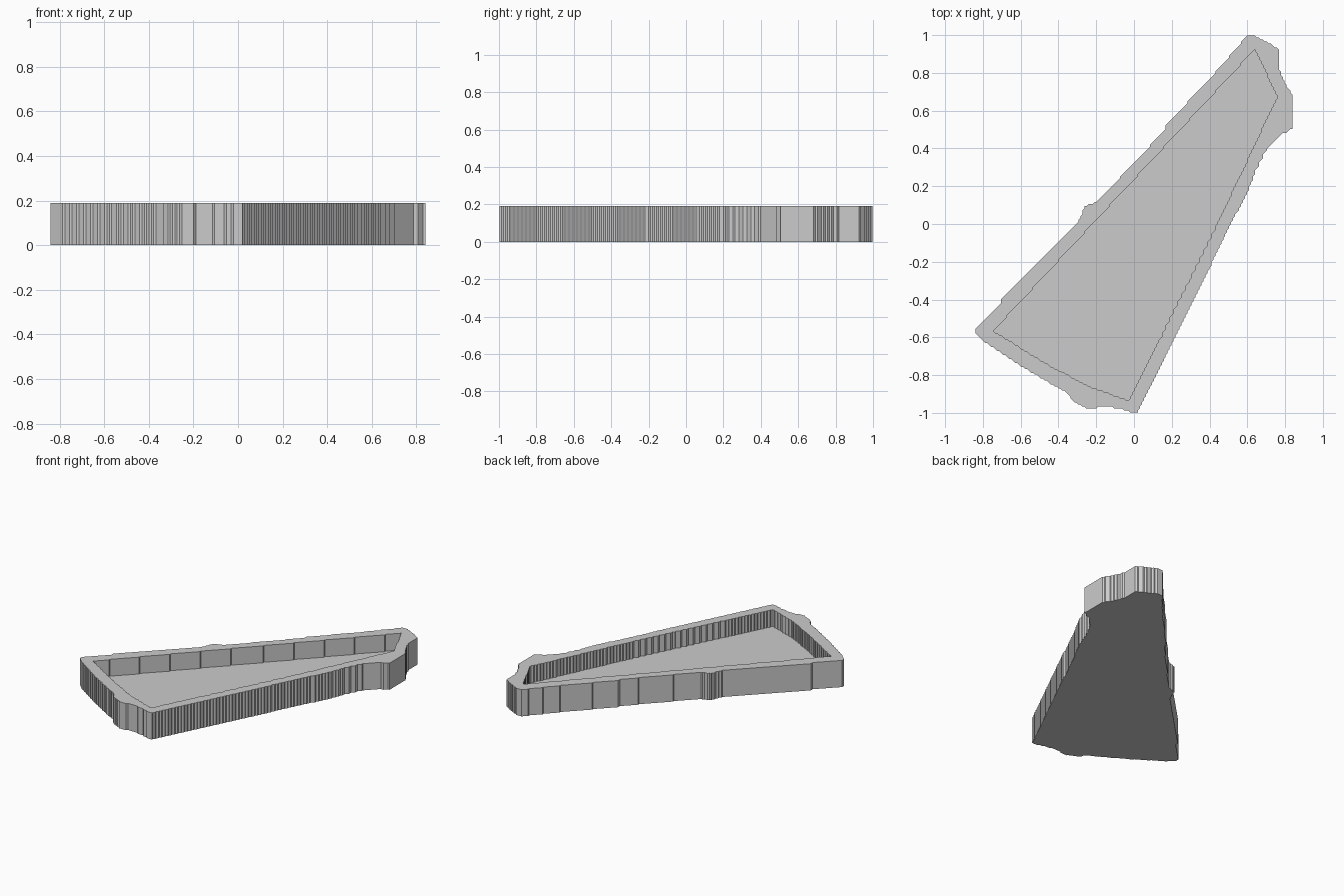
import bpy
import bmesh

HEIGHT = 0.19
FLOOR = 0.07
STEP = 0.0105  # size of the fine stair steps along the walls

if "Cube" in bpy.data.objects:
    bpy.data.objects.remove(bpy.data.objects["Cube"], do_unlink=True)

# Clockwise corner points of the outer edge and of the pocket
OUTER = [(.595, 1), (.632, 1), (.7, .97), (.765, .92), (.765, .83), (.786, .765),
         (.84, .685), (.84, .5), (.775, .47), (.706, .394), (.643, .278),
         (.595, .16), (.505, -.01), (.41, -.21), (.024, -1), (-.013, -1),
         (-.077, -.98), (-.145, -.97), (-.24, -.98), (-.32, -.94),
         (-.357, -.89), (-.447, -.84), (-.606, -.75), (-.796, -.62),
         (-.84, -.574), (-.84, -.553), (-.706, -.42), (-.7, -.4),
         (-.32, -.013), (-.288, .03), (-.267, .093), (-.204, .12),
         (-.156, .16), (.165, .5), (.172, .527), (.4, .765)]
INNER = [(.64, .92), (.76, .675), (.6, .34), (.426, -.02), (.294, -.29),
         (.135, -.606), (-.03, -.93), (-.246, -.86), (-.447, -.75),
         (-.743, -.57)]


def stepped(corners):
    """Walk the outline in whole grid steps, keeping only the turning points."""
    grid = [(round(x / STEP), round(y / STEP)) for x, y in corners]
    path = []
    for (ax, ay), (bx, by) in zip(grid, grid[1:] + grid[:1]):
        count = max(abs(bx - ax), abs(by - ay))
        for i in range(count):
            path.append((ax + round((bx - ax) * i / count),
                         ay + round((by - ay) * i / count)))
    turns = []
    for i, (x, y) in enumerate(path):
        px, py = path[i - 1]
        nx, ny = path[(i + 1) % len(path)]
        if (x - px, y - py) != (nx - x, ny - y):
            turns.append((x * STEP, y * STEP))
    return turns


def ring(bm, points, z):
    return [bm.verts.new((x, y, z)) for x, y in points]


def walls(bm, low, high):
    for i in range(len(low)):
        bm.faces.new((low[i - 1], low[i], high[i], high[i - 1]))


def edges_of(bm, loop):
    return [bm.edges.get((loop[i - 1], loop[i])) for i in range(len(loop))]


# Tray: outer wall, underside, pocket wall and pocket floor
bm = bmesh.new()
outer, inner = stepped(OUTER), stepped(INNER)
base, rim_out = ring(bm, outer, 0), ring(bm, outer, HEIGHT)
floor, rim_in = ring(bm, inner, FLOOR), ring(bm, inner, HEIGHT)
walls(bm, base, rim_out)
walls(bm, floor, rim_in)
bm.faces.new(base)
bm.faces.new(floor)

# Flat rim between the two outlines
bmesh.ops.triangle_fill(bm, use_beauty=True, normal=(0, 0, 1),
                        edges=edges_of(bm, rim_out) + edges_of(bm, rim_in))
bmesh.ops.recalc_face_normals(bm, faces=bm.faces)

mesh = bpy.data.meshes.new("tray")
bm.to_mesh(mesh)
bm.free()
tray = bpy.data.objects.new("tray", mesh)
bpy.context.collection.objects.link(tray)

# Plain grey
grey = bpy.data.materials.new("light grey")
grey.use_nodes = True
colour = (0.6, 0.6, 0.6, 1)
grey.diffuse_color = colour
grey.node_tree.nodes["Principled BSDF"].inputs["Base Color"].default_value = colour
mesh.materials.append(grey)
